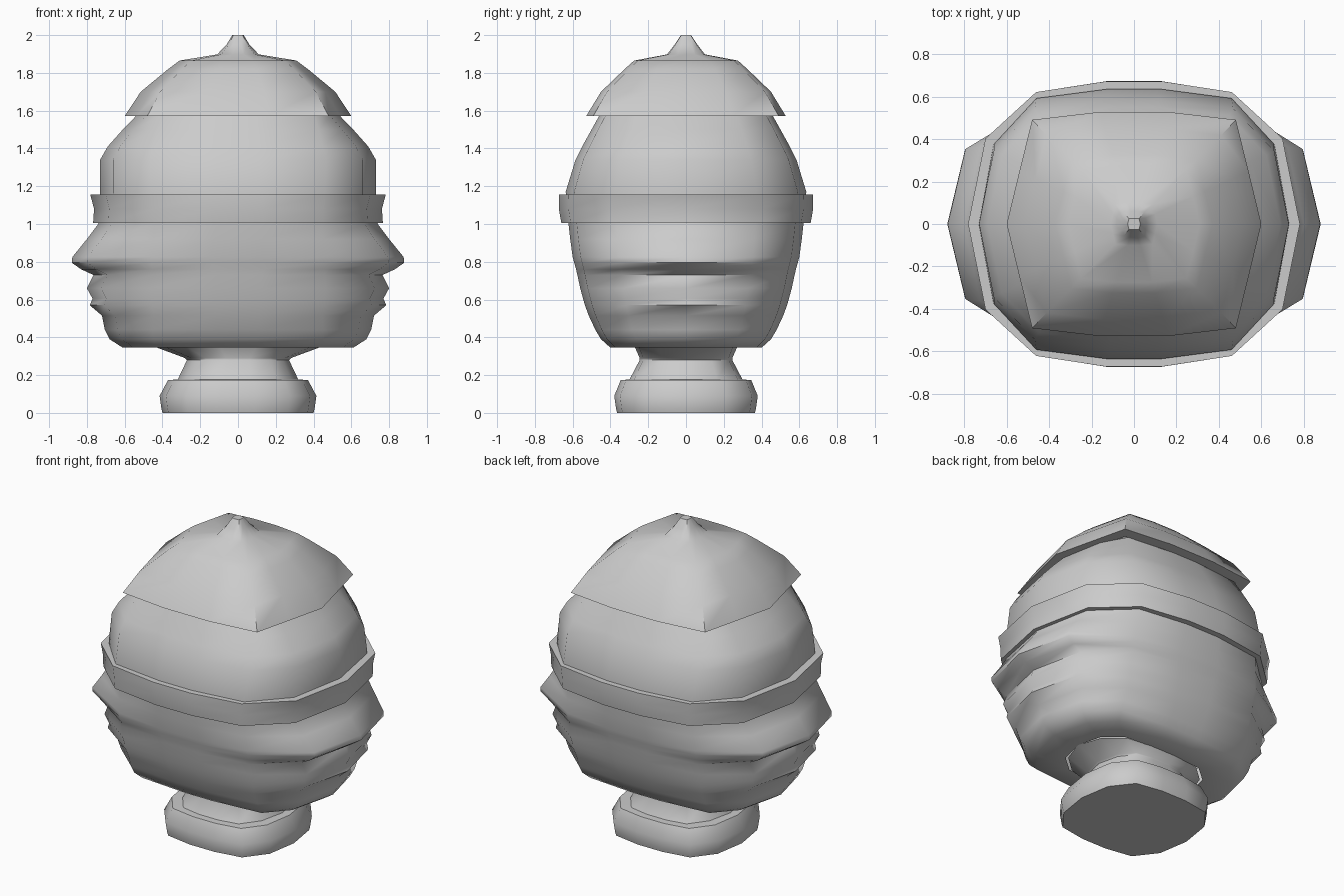
import bpy, bmesh, math

def ring(x, y, z, p1, p2, p3):
    """14-sided cross-section mirrored in x and y; p1..p3 are (x, y) fractions."""
    q = [(a * x, b * y) for a, b in (p1, p2, p3)]
    pts = [(x, 0)] + q + [(-a, b) for a, b in reversed(q)]
    pts += [(-a, -b) for a, b in pts]
    return [(a, b, z) for a, b in pts]

def loft(name, rows, p1, p2, p3, cap_bottom=False, cap_top=False, angle=55):
    """Skin rows of (half width, half depth, height[, corner fraction])."""
    bm = bmesh.new()
    rings = []
    for row in rows:
        corner = (row[3], p2[1]) if len(row) > 3 else p2
        rings.append([bm.verts.new(c) for c in ring(*row[:3], p1, corner, p3)])
    for lo, hi in zip(rings, rings[1:]):
        n = len(lo)
        for i in range(n):
            j = (i + 1) % n
            bm.faces.new((lo[i], lo[j], hi[j], hi[i]))
    if cap_bottom:
        bm.faces.new(list(reversed(rings[0])))
    if cap_top:
        bm.faces.new(rings[-1])
    mesh = bpy.data.meshes.new(name)
    bm.to_mesh(mesh)
    bm.free()
    obj = bpy.data.objects.new(name, mesh)
    bpy.context.collection.objects.link(obj)
    bpy.ops.object.select_all(action='DESELECT')
    bpy.context.view_layer.objects.active = obj
    obj.select_set(True)
    bpy.ops.object.shade_smooth_by_angle(angle=math.radians(angle))
    return obj

# Rounded block at the foot
loft("base", [(0.40, 0.365, 0.0), (0.405, 0.37, 0.02), (0.415, 0.38, 0.09),
              (0.37, 0.345, 0.175), (0.31, 0.29, 0.176)],
     (0.92, 0.55), (0.66, 0.92), (0.22, 1.0), cap_bottom=True)

# Neck flaring into the chins
loft("neck", [(0.32, 0.30, 0.175), (0.27, 0.245, 0.28), (0.28, 0.245, 0.29),
              (0.43, 0.27, 0.346)],
     (0.88, 0.55), (0.62, 0.92), (0.22, 1.0))

# Head with matching face profiles on both sides: chin, lips, nose, brow
head = [(0.43, 0.27, 0.345, 0.66), (0.61, 0.40, 0.345, 0.70), (0.68, 0.45, 0.39, 0.66),
        (0.705, 0.48, 0.44, 0.64), (0.72, 0.515, 0.515, 0.62), (0.785, 0.535, 0.57, 0.58),
        (0.77, 0.545, 0.605, 0.59), (0.80, 0.56, 0.66, 0.58), (0.765, 0.575, 0.73, 0.60),
        (0.83, 0.582, 0.76, 0.55), (0.88, 0.592, 0.795, 0.52), (0.877, 0.60, 0.825, 0.52),
        (0.80, 0.613, 0.92, 0.56), (0.74, 0.622, 1.0, 0.60), (0.73, 0.637, 1.17, 0.63),
        (0.73, 0.585, 1.34, 0.64), (0.69, 0.55, 1.41, 0.65), (0.61, 0.50, 1.50, 0.70),
        (0.54, 0.46, 1.572, 0.75)]
loft("head", head, (0.905, 0.59), (0.6, 0.93), (0.16, 1.0))

# Headband
loft("headband", [(0.735, 0.62, 1.005), (0.767, 0.66, 1.005), (0.762, 0.673, 1.08),
                  (0.782, 0.672, 1.155), (0.72, 0.63, 1.155)],
     (0.895, 0.60), (0.59, 0.925), (0.17, 1.0))

# Cap with pointed finial
loft("cap", [(0.53, 0.455, 1.572), (0.60, 0.528, 1.572), (0.515, 0.45, 1.70),
             (0.37, 0.325, 1.82), (0.31, 0.275, 1.865), (0.11, 0.10, 1.898),
             (0.06, 0.06, 1.95), (0.03, 0.027, 2.0)],
     (0.9, 0.47), (0.8, 0.93), (0.27, 1.0), cap_top=True)
